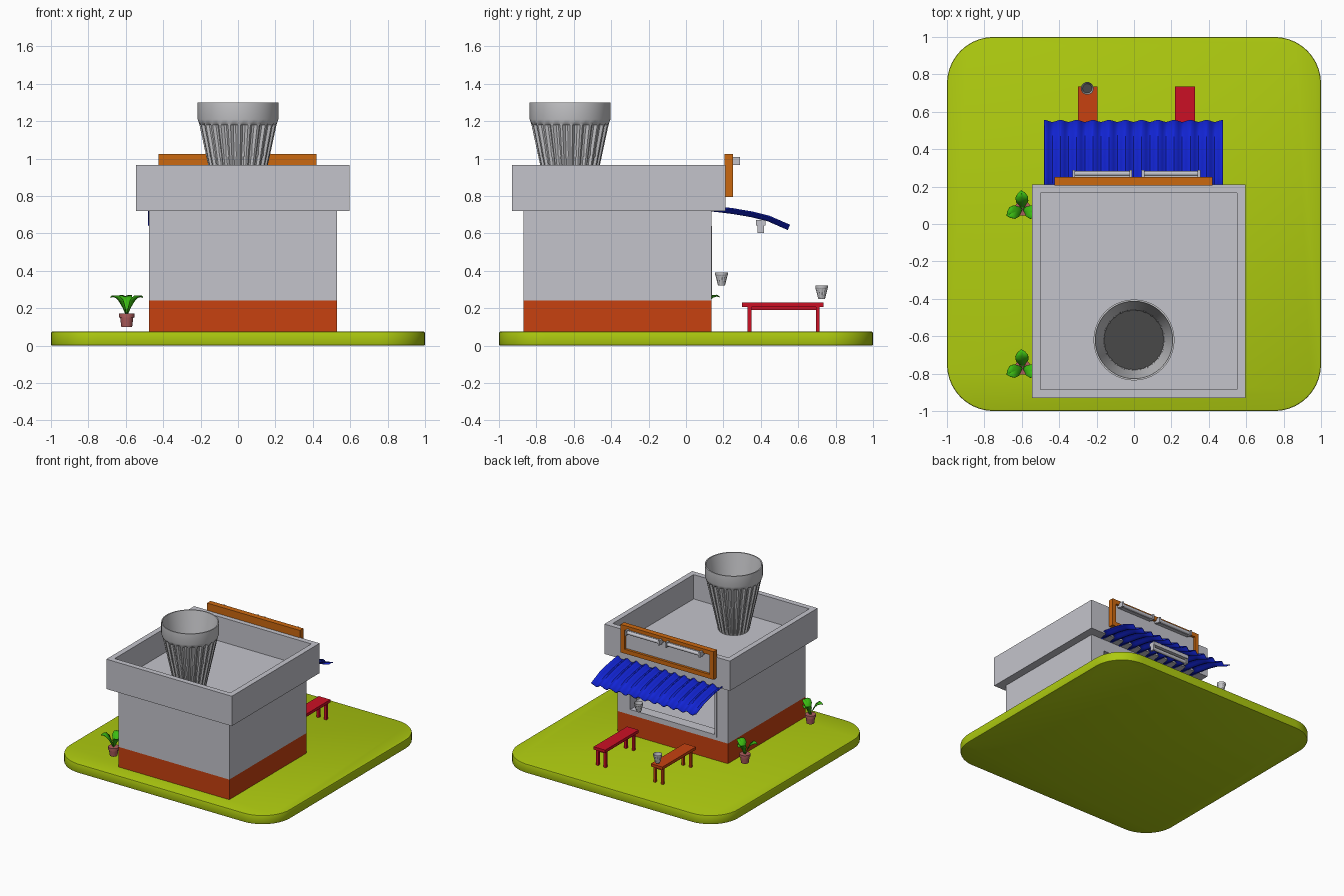
import bpy, bmesh, math
from mathutils import Vector

if "Cube" in bpy.data.objects:
    bpy.data.objects.remove(bpy.data.objects["Cube"])


def mat(name, r, g, b):
    m = bpy.data.materials.new(name)
    m.diffuse_color = (r, g, b, 1)
    m.use_nodes = True
    m.node_tree.nodes["Principled BSDF"].inputs["Base Color"].default_value = m.diffuse_color
    return m


WALL = mat("wall_grey", .55, .55, .60)
BRICK = mat("burnt_orange", .57, .053, .005)
RED = mat("bench_red", .60, .005, .018)
AMBER = mat("sign_amber", .60, .14, .005)
BLUE = mat("awning_blue", .006, .018, .68)
GRASS = mat("grass_lime", .42, .59, .005)
LEAF = mat("leaf_green", .045, .52, .006)
POT = mat("pot_clay", .43, .11, .11)
DARK = mat("dark_grey", .065, .065, .065)
CUP = mat("cup_grey", .58, .58, .60)


def obj(name, bm, *mats, smooth=None):
    bmesh.ops.recalc_face_normals(bm, faces=bm.faces[:])
    me = bpy.data.meshes.new(name)
    bm.to_mesh(me)
    bm.free()
    for m in mats:
        me.materials.append(m)
    o = bpy.data.objects.new(name, me)
    bpy.context.collection.objects.link(o)
    bpy.ops.object.select_all(action='DESELECT')
    o.select_set(True)
    bpy.context.view_layer.objects.active = o
    if smooth:
        bpy.ops.object.shade_smooth_by_angle(angle=math.radians(smooth))
    return o


def add_box(bm, x0, x1, y0, y1, z0, z1):
    vs = bmesh.ops.create_cube(bm, size=1)['verts']
    for v in vs:
        v.co = Vector((x1 if v.co.x > 0 else x0, y1 if v.co.y > 0 else y0, z1 if v.co.z > 0 else z0))
    return vs


def boxes(name, m, *dims):
    bm = bmesh.new()
    for d in dims:
        add_box(bm, *d)
    return obj(name, bm, m)


# rounded lawn slab
bm = bmesh.new()
add_box(bm, -1, 1, -1, 1, 0, .075)
up = [e for e in bm.edges if abs(e.verts[0].co.z - e.verts[1].co.z) > .01]
bmesh.ops.bevel(bm, geom=up, offset=.25, segments=10, profile=.5, affect='EDGES')
rim = [e for e in bm.edges if abs(e.verts[0].co.z - e.verts[1].co.z) < .001]
bmesh.ops.bevel(bm, geom=rim, offset=.008, segments=2, profile=.5, affect='EDGES')
obj("lawn_slab", bm, GRASS, smooth=40)

# building: plinth, hollow walls with serving window, parapet roof
boxes("plinth", BRICK, (-.475, .53, -.87, .135, .07, .24))
walls = boxes("walls", WALL, (-.475, .53, -.87, .135, .24, .73))
for name, dims in (("room_cutter", (-.42, .475, -.81, .06, .275, .69)),
                   ("window_cutter", (-.36, .415, -.05, .25, .275, .63))):
    cut = boxes(name, WALL, dims)
    cut.hide_render = True
    mod = walls.modifiers.new(name, 'BOOLEAN')
    mod.operation, mod.solver, mod.object = 'DIFFERENCE', 'EXACT', cut
    bpy.context.view_layer.objects.active = walls
    bpy.ops.object.modifier_apply(modifier=mod.name)
    bpy.data.objects.remove(cut)

bm = bmesh.new()
add_box(bm, -.545, .595, -.93, .21, .72, .965)
top = max(bm.faces, key=lambda f: f.calc_center_median().z)
bmesh.ops.inset_region(bm, faces=[top], thickness=.063)
new = bmesh.ops.extrude_face_region(bm, geom=[top])['geom']
for v in new:
    if isinstance(v, bmesh.types.BMVert):
        v.co.z = .765
if top.is_valid:
    bm.faces.remove(top)
obj("roof_parapet", bm, WALL)

# window frame
boxes("window_frame", WALL, (-.375, -.355, .05, .139, .265, .64), (.41, .43, .05, .139, .265, .64),
      (-.375, .43, .05, .139, .265, .285), (-.375, .43, .05, .139, .62, .64))


# fluted cup: (radius, height, fluted) rings, then inner wall and dark bottom
def cup(name, x, y, z, sr, sh, ribs=24):
    rings = [(.112, 0, 0), (.119, .012, 1), (.206, .415, 1), (.209, .425, 0), (.216, .445, 0),
             (.216, .535, 0), (.207, .535, 0), (.16, .245, 0)]
    n = ribs * 4
    bm = bmesh.new()
    loops = []
    for r, h, fl in rings:
        loop = []
        for i in range(n):
            k = r - (.012 if fl and i % 4 in (2, 3) else 0)
            a = math.tau * i / n
            loop.append(bm.verts.new((x + k * sr * math.cos(a), y + k * sr * math.sin(a), z + h * sh)))
        loops.append(loop)
    for a, b in zip(loops, loops[1:]):
        for i in range(n):
            j = (i + 1) % n
            bm.faces.new((a[i], a[j], b[j], b[i]))
    bm.faces.new(loops[0])
    bm.faces.new(loops[-1]).material_index = 1
    obj(name, bm, CUP, DARK, smooth=30)


cup("rooftop_cup", 0, -.62, .765, 1, 1)
cup("counter_cup", .297, .19, .32, .157, .133, 12)
cup("bench_cup", -.25, .725, .25, .157, .133, 12)

# corrugated awning
path = [(.135, .733), (.25, .719), (.35, .702), (.44, .68), (.55, .632)]
bm = bmesh.new()
waves, per = 11, 8
rows = []
for k, (y, z) in enumerate(path):
    a, b = path[max(k - 1, 0)], path[min(k + 1, len(path) - 1)]
    t = Vector((0, b[0] - a[0], b[1] - a[1])).normalized()
    nrm = Vector((0, -t.z, t.y))
    row = []
    for i in range(waves * per + 1):
        d = .013 * math.cos(math.tau * i / per)
        row.append(bm.verts.new(Vector((-.48 + .955 * i / (waves * per), y, z)) + nrm * d))
    rows.append(row)
for a, b in zip(rows, rows[1:]):
    for i in range(len(a) - 1):
        bm.faces.new((a[i], a[i + 1], b[i + 1], b[i]))
awning = obj("awning", bm, BLUE, smooth=30)
sol = awning.modifiers.new("thickness", 'SOLIDIFY')
sol.thickness, sol.offset = .005, 0

# sign: amber frame around a grey board
X0, X1, Z0, Z1, B = -.425, .42, .795, 1.025, .035
boxes("sign_frame", AMBER, (X0, X1, .205, .25, Z0, Z0 + B), (X0, X1, .205, .25, Z1 - B, Z1),
      (X0, X0 + B, .205, .25, Z0 + B, Z1 - B), (X1 - B, X1, .205, .25, Z0 + B, Z1 - B),
      (X0 + .01, X1 - .01, .205, .222, Z0 + .01, Z1 - .01))
boxes("sign_board", WALL, (X0 + B, X1 - B, .222, .23, Z0 + B, Z1 - B))


# tube lamps: back plate, end sockets and tube; flat = hung from above
def lamp(name, x0, x1, y, z, hung=False):
    bm = bmesh.new()
    if hung:
        add_box(bm, x0, x1, y - .025, y + .025, z + .02, z + .05)
    else:
        add_box(bm, x0, x1, y - .045, y - .01, z - .012, z + .012)
    for xa in (x0, x1 - .015):
        add_box(bm, xa, xa + .015, y - .018, y + .018, z - .02, z + .022)
    tube = bmesh.ops.create_cone(bm, segments=16, radius1=.014, radius2=.014, depth=x1 - x0 - .01, cap_ends=True)
    for v in tube['verts']:
        v.co = Vector(((x0 + x1) / 2 + v.co.z, y + v.co.x, z + v.co.y))
    obj(name, bm, WALL, smooth=30)


lamp("sign_lamp_left", .04, .355, .27, .985)
lamp("sign_lamp_right", -.33, -.01, .27, .985)
lamp("awning_lamp", -.18, .16, .40, .622, True)


# benches
def bench(name, x0, m):
    x1 = x0 + .105
    parts = [(x0, x1, .30, .735, .207, .23), (x0 + .02, x1 - .02, .33, .715, .19, .208)]
    for x in (x0 + .008, x1 - .028):
        for y in (.33, .695):
            parts.append((x, x + .02, y, y + .02, .07, .208))
    boxes(name, m, *parts)


bench("red_bench", .22, RED)
bench("orange_bench", -.30, BRICK)


# potted plants
def plant(name, x, y):
    bm = bmesh.new()
    for r1, r2, z0, z1 in ((.029, .036, .10, .155), (.041, .041, .15, .172)):
        vs = bmesh.ops.create_cone(bm, segments=20, radius1=r1, radius2=r2, depth=z1 - z0, cap_ends=True)['verts']
        bmesh.ops.translate(bm, verts=vs, vec=(x, y, (z0 + z1) / 2))
    obj(name + "_pot", bm, POT, smooth=30)
    bm = bmesh.new()
    # distance, height, half width along each leaf
    prof = [(.002, .165, .004), (.015, .20, .016), (.035, .235, .033), (.06, .256, .034), (.08, .262, .02), (.096, .258, .001)]
    for ang in (95, 205, 335):
        a = math.radians(ang)
        d, s = Vector((math.cos(a), math.sin(a), 0)), Vector((-math.sin(a), math.cos(a), 0))
        prev = None
        for r, z, w in prof:
            c = Vector((x, y, z)) + d * r
            cur = [bm.verts.new(c + s * w * k + Vector((0, 0, abs(k) * w * .35))) for k in (-1, 0, 1)]
            if prev:
                for i in (0, 1):
                    bm.faces.new((prev[i], prev[i + 1], cur[i + 1], cur[i]))
            prev = cur
    o = obj(name + "_leaves", bm, LEAF, smooth=30)
    o.modifiers.new("thickness", 'SOLIDIFY').thickness = .003


plant("near_plant", -.595, .085)
plant("far_plant", -.595, -.765)
